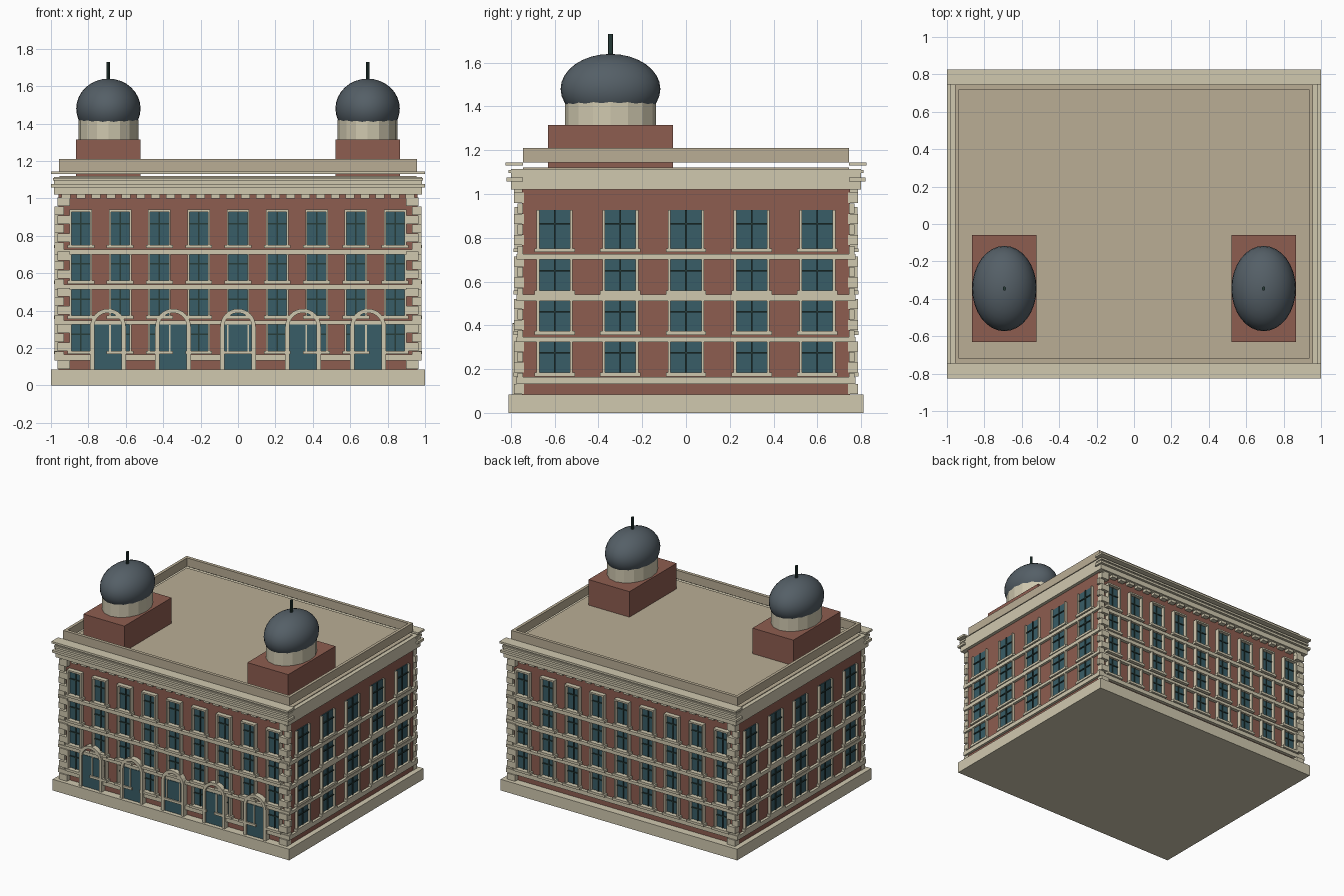
import bpy, bmesh, math
from mathutils import Matrix, Vector

if "Cube" in bpy.data.objects:
    bpy.data.objects.remove(bpy.data.objects["Cube"])


def material(name, r, g, b):
    m = bpy.data.materials.new(name)
    m.diffuse_color = (r, g, b, 1)
    m.use_nodes = True
    m.node_tree.nodes["Principled BSDF"].inputs["Base Color"].default_value = m.diffuse_color
    return m


STONE = material("stone", .63, .58, .43)
BRICK = material("brick", .27, .11, .08)
ROOF = material("roof_stone", .49, .42, .30)
GLASS = material("glass", .04, .11, .135)
BARS = material("bars", .02, .045, .04)
SLATE = material("slate", .09, .115, .135)


def finish(name, bm, mat):
    bmesh.ops.recalc_face_normals(bm, faces=bm.faces)
    me = bpy.data.meshes.new(name)
    bm.to_mesh(me)
    bm.free()
    me.materials.append(mat)
    ob = bpy.data.objects.new(name, me)
    bpy.context.collection.objects.link(ob)
    return ob


def boxes(name, mat, items):
    """One object from many boxes (x0, x1, y0, y1, z0, z1)."""
    bm = bmesh.new()
    for x0, x1, y0, y1, z0, z1 in items:
        c = Vector((x0 + x1, y0 + y1, z0 + z1)) / 2
        s = Matrix.Diagonal((abs(x1 - x0), abs(y1 - y0), abs(z1 - z0), 1))
        bmesh.ops.create_cube(bm, size=1, matrix=Matrix.Translation(c) @ s)
    return finish(name, bm, mat)


def on_wall(axis, sign, u0, u1, d0, d1, z0, z1):
    """Box on a wall: u runs along it, d is the distance outward from the centre."""
    if axis == 'y':
        return (u0, u1, sign * d0, sign * d1, z0, z1)
    return (sign * d0, sign * d1, u0, u1, z0, z1)


# Main masses
WX, WY = .96, .75
boxes("plinth", STONE, [(-1, 1, -.81, .81, 0, .085)])
boxes("brick_body", BRICK, [(-WX, WX, -WY, WY, .02, 1.03)])
boxes("belt_courses", STONE, [(-.98, .98, -.775, .775, a, b) for a, b in
                              ((.133, .165), (.325, .347), (.512, .54), (.70, .727))])

# Cornice: side slab, projecting strips front and back, dentils
boxes("cornice_slab", STONE, [(-.985, .985, -.80, .80, 1.02, 1.115)])
boxes("roof_deck", ROOF, [(-.955, .955, -.745, .745, 1.10, 1.12)])
strips, dentils = [], []
for s in (-1, 1):
    for d, hx, z0, z1 in ((.82, 1, 1.058, 1.076), (.81, .99, 1.095, 1.11), (.825, 1, 1.13, 1.145)):
        strips.append((-hx, hx, s * .745, s * d, z0, z1))
    for i in range(24):
        x = -.92 + i * .08
        dentils.append((x - .024, x + .024, s * .745, s * .785, 1.0, 1.022))
boxes("cornice_strips", STONE, strips)
boxes("dentils", STONE, dentils)

# Parapet ring
boxes("parapet", ROOF,
      [(-.957, .957, s * .72, s * .745, 1.145, 1.21) for s in (-1, 1)] +
      [(s * .935, s * .957, -.72, .72, 1.145, 1.21) for s in (-1, 1)])

# Corner quoins, alternating
quoins = []
for i in range(19):
    z = .087 + i * .0485
    for sx in (-1, 1):
        for sy in (-1, 1):
            if i % 2:
                quoins.append((sx * .93, sx * .98, sy * .745, sy * .77, z, z + .046))
            else:
                quoins.append((sx * .897, sx * .965, sy * .74, sy * .785, z, z + .046))
boxes("quoins", STONE, quoins)

# Windows on all four walls
ROWS = ((.185, .325), (.373, .512), (.56, .70), (.752, .928))
glass, frames, sills, bars = [], [], [], []
for axis, sign, base, n, step, w, j in (('y', -1, WY, 9, .21, .05, .010), ('y', 1, WY, 9, .21, .05, .010),
                                        ('x', -1, WX, 5, .30, .07, .012), ('x', 1, WX, 5, .30, .07, .012)):
    jd = base + (.034 if axis == 'y' else .02)
    for k in range(n):
        u = (k - (n - 1) / 2) * step
        for r, (z0, z1) in enumerate(ROWS):
            def add(lst, u0, u1, d, a, b):
                lst.append(on_wall(axis, sign, u + u0, u + u1, base - .01, d, a, b))
            add(glass, -w, w, base + .005, z0, z1)
            add(frames, -w - j, -w, jd, z0, z1)
            add(frames, w, w + j, jd, z0, z1)
            if r == 3 and axis == 'y':
                add(frames, -w - j, w + j, jd, z1, z1 + .012)
            add(sills, -w - .022, w + .022, jd + .005, z0 - .018, z0)
            zm = z0 + (z1 - z0) * .64
            add(bars, -.004, .004, base + .012, z0, z1)
            add(bars, -w, w, base + .012, zm - .004, zm + .004)
boxes("window_glass", GLASS, glass)
boxes("window_frames", STONE, frames)
boxes("window_sills", STONE, sills)
boxes("window_bars", BARS, bars)

# Ground-floor arches on the front
ARCH_X = [i * .3475 for i in range(-2, 3)]
boxes("arch_panels", GLASS, [(x - .08, x + .08, -.779, -.74, .085, .325) for x in ARCH_X])
bm = bmesh.new()
for cx in ARCH_X:
    def outline(r):
        pts = [(cx + r, .085)]
        pts += [(cx + r * math.cos(math.pi * i / 16), .315 + r * math.sin(math.pi * i / 16)) for i in range(17)]
        pts.append((cx - r, .085))
        return [bm.verts.new((x, -.792, z)) for x, z in pts]
    o, n = outline(.095), outline(.073)
    strip = [bm.faces.new((o[i], o[i + 1], n[i + 1], n[i])) for i in range(len(o) - 1)]
    ext = bmesh.ops.extrude_face_region(bm, geom=strip, use_keep_orig=True)
    bmesh.ops.translate(bm, vec=(0, .05, 0),
                        verts=[v for v in ext['geom'] if isinstance(v, bmesh.types.BMVert)])
finish("arch_surrounds", bm, STONE)


# Roof towers: brick base, oval drum, dome and spike
def cylinder(name, mat, loc, rx, ry, h, sides):
    bm = bmesh.new()
    bmesh.ops.create_cone(bm, cap_ends=True, segments=sides, radius1=1, radius2=1, depth=1,
                          matrix=Matrix.Translation(loc) @ Matrix.Diagonal((rx, ry, h, 1)))
    return finish(name, bm, mat)


for side, s in (("left", -1), ("right", 1)):
    x, y = s * .693, -.345
    boxes(side + "_tower_base", BRICK, [(x - .173, x + .173, y - .285, y + .285, 1.11, 1.315)])
    cylinder(side + "_tower_drum", STONE, (x, y, 1.365), .16, .207, .11, 16)
    bm = bmesh.new()
    bmesh.ops.create_uvsphere(bm, u_segments=32, v_segments=16, radius=1,
                              matrix=Matrix.Translation((x, y, 1.48)) @ Matrix.Diagonal((.172, .228, .16, 1)))
    dome = finish(side + "_dome", bm, SLATE)
    dome.data.shade_smooth()
    cylinder(side + "_spike", BARS, (x, y, 1.675), .009, .012, .11, 8)
